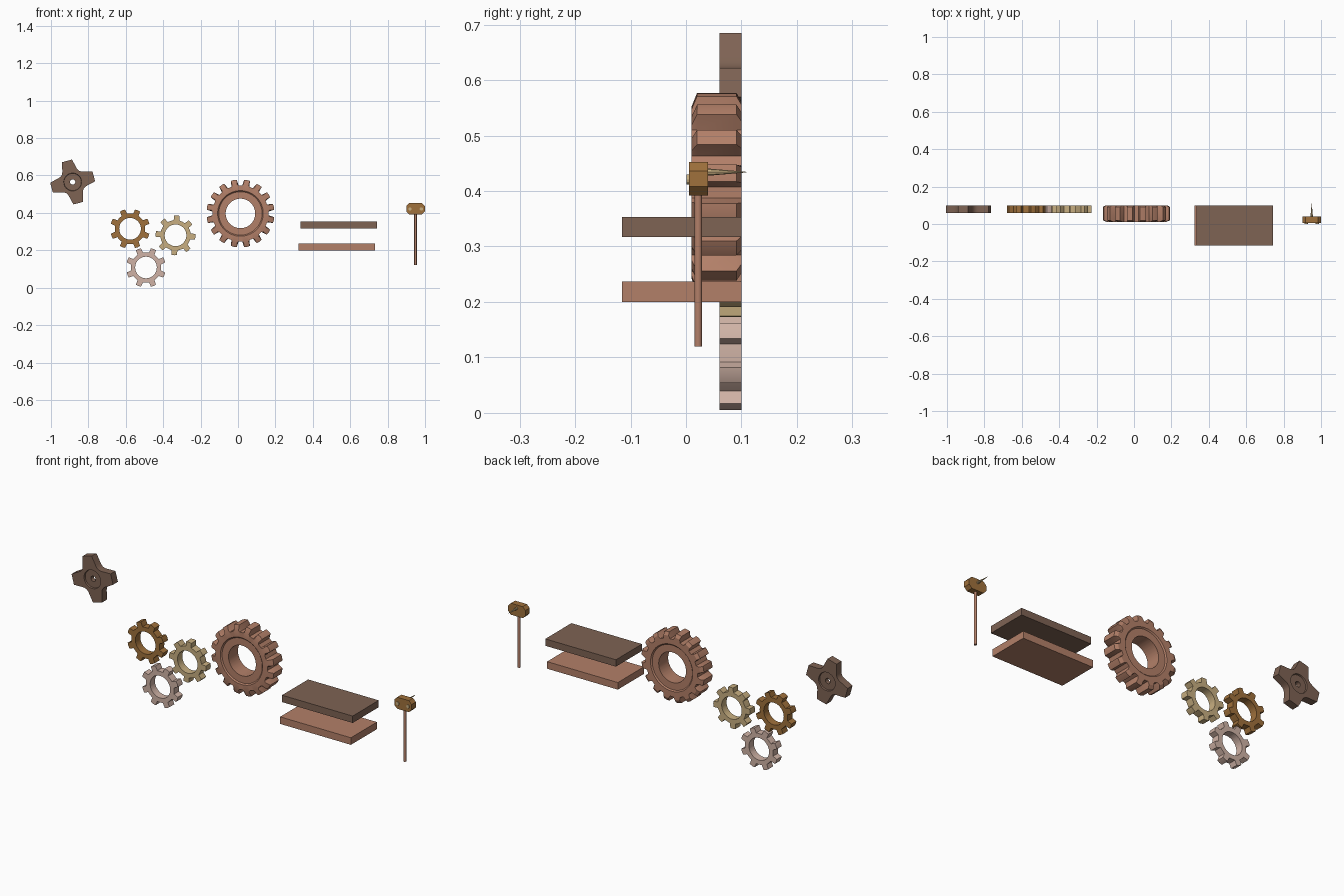
import bpy, bmesh, math
from mathutils import Matrix

if "Cube" in bpy.data.objects:
    bpy.data.objects.remove(bpy.data.objects["Cube"])

def material(name, rgb):
    m = bpy.data.materials.new(name)
    m.diffuse_color = (*rgb, 1)
    m.use_nodes = True
    m.node_tree.nodes["Principled BSDF"].inputs["Base Color"].default_value = m.diffuse_color
    return m

BROWN = material("dark brown", (0.21, 0.125, 0.088))
COPPER = material("copper", (0.45, 0.215, 0.14))
ORANGE = material("bronze", (0.35, 0.165, 0.045))
TAN = material("tan", (0.58, 0.43, 0.22))
PALE = material("pale pink", (0.63, 0.45, 0.38))

def finish(bm, name, mat, smooth=True):
    bmesh.ops.recalc_face_normals(bm, faces=bm.faces[:])
    me = bpy.data.meshes.new(name)
    bm.to_mesh(me)
    bm.free()
    ob = bpy.data.objects.new(name, me)
    bpy.context.collection.objects.link(ob)
    me.materials.append(mat)
    if smooth:
        bpy.ops.object.select_all(action='DESELECT')
        ob.select_set(True)
        bpy.context.view_layer.objects.active = ob
        bpy.ops.object.shade_smooth_by_angle(angle=math.radians(28))
    return ob

def wheel(name, mat, cx, cz, teeth, tooth, start, sections):
    """Toothed ring. tooth: (degrees, radius) for one tooth;
    sections: (y, largest radius) lofted round in a closed cycle."""
    bm = bmesh.new()
    outline = [(math.radians(start + 360 / teeth * k + a), r)
               for k in range(teeth) for a, r in tooth]
    n = len(outline)
    loops = [[bm.verts.new((cx + min(r, cap) * math.cos(a), y,
                            cz + min(r, cap) * math.sin(a))) for a, r in outline]
             for y, cap in sections]
    for i, la in enumerate(loops):
        lb = loops[(i + 1) % len(loops)]
        for j in range(n):
            k = (j + 1) % n
            bm.faces.new((la[j], la[k], lb[k], lb[j]))
    return finish(bm, name, mat)

def box(name, mat, x0, x1, y0, y1, z0, z1):
    bm = bmesh.new()
    bmesh.ops.create_cube(bm, size=1, matrix=Matrix.Translation(
        ((x0 + x1) / 2, (y0 + y1) / 2, (z0 + z1) / 2)) @ Matrix.Diagonal(
        (x1 - x0, y1 - y0, z1 - z0, 1)))
    return finish(bm, name, mat, False)

def rod(name, mat, p, r1, r2, depth, axis='Z', seg=16):
    bm = bmesh.new()
    rot = Matrix.Rotation(math.radians(-90), 4, 'X') if axis == 'Y' else Matrix()
    bmesh.ops.create_cone(bm, cap_ends=True, segments=seg, radius1=r1, radius2=r2,
                          depth=depth, matrix=Matrix.Translation(p) @ rot)
    return finish(bm, name, mat)

# four-lobed cam with concave flanks, shallow recess and small bore
half = [(13, .12), (20, .098), (28, .081), (36, .072)]
lobe = ([(-13, .12), (0, .117)] + half + [(45, .069)]
        + [(90 - a, r) for a, r in reversed(half[1:])])
wheel("cam", BROWN, -0.884, 0.565, 4, lobe, 15,
      [(.06, 1), (.1, 1), (.1, .048), (.092, .046), (.092, .014),
       (.068, .014), (.068, .046), (.06, .048)])

# three small eight-tooth ring gears
small = [(-11, .082), (-8, .106), (0, .107), (8, .106), (11, .082), (22.5, .081)]
for name, mat, x, z, a in (("upper_gear", ORANGE, -.577, .315, 22.5),
                           ("side_gear", TAN, -.334, .28, -4),
                           ("lower_gear", PALE, -.492, .108, 22.5)):
    wheel(name, mat, x, z, 8, small, a, [(.06, 1), (.1, 1), (.1, .058), (.06, .058)])

# large sixteen-tooth gear with chamfered teeth and recessed hub
big = [(-7.5, .15), (-5, .181), (0, .182), (5, .181), (7.5, .15)]
wheel("large_gear", COPPER, 0.013, 0.397, 16, big, 11.25,
      [(.01, .156), (.02, 1), (.091, 1), (.1, .165), (.1, .122), (.094, .116),
       (.094, .079), (.016, .079), (.016, .116), (.01, .122)])

# two flat slabs
box("upper_slab", BROWN, .335, .743, -.115, .1, .317, .353)
box("lower_slab", COPPER, .324, .733, -.115, .1, .2, .237)

# mallet: handle, chamfered head, studs and rear spike
rod("handle", COPPER, (.949, .022, .27), .007, .007, .3)
bm = bmesh.new()
ring = [(.05, .014), (.034, .03), (-.034, .03), (-.05, .014),
        (-.05, -.014), (-.034, -.03), (.034, -.03), (.05, -.014)]
f = bm.faces.new([bm.verts.new((.95 + x, .005, .422 + z)) for x, z in ring])
ext = bmesh.ops.extrude_face_region(bm, geom=[f])
bmesh.ops.translate(bm, vec=(0, .035, 0),
                    verts=[v for v in ext['geom'] if isinstance(v, bmesh.types.BMVert)])
finish(bm, "head", ORANGE, False)
for side, x in (("left", .92), ("right", .98)):
    rod(side + "_stud", TAN, (x, .004, .421), .009, .009, .006, 'Y', 12)
rod("spike", TAN, (.95, .072, .434), .007, .0005, .075, 'Y', 8)
